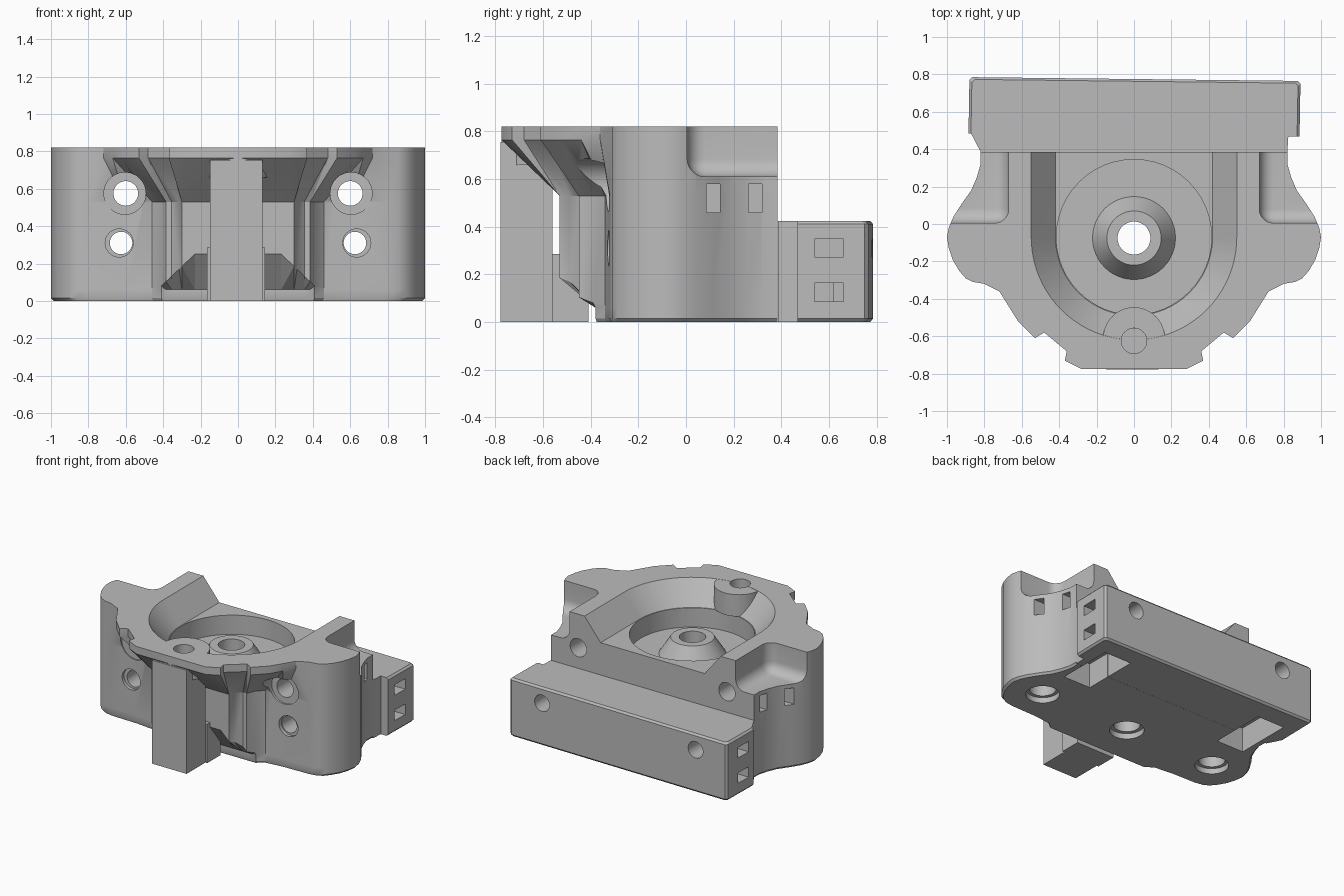
import bpy, bmesh, math
from mathutils import Matrix, Vector

if "Cube" in bpy.data.objects:
    bpy.data.objects.remove(bpy.data.objects["Cube"], do_unlink=True)

grey = bpy.data.materials.new("plain_grey")
grey.use_nodes = True
tone = (0.5, 0.5, 0.5, 1)
grey.diffuse_color = tone
grey.node_tree.nodes["Principled BSDF"].inputs["Base Color"].default_value = tone


def finish(name, bm):
    bmesh.ops.recalc_face_normals(bm, faces=bm.faces)
    mesh = bpy.data.meshes.new(name)
    bm.to_mesh(mesh)
    bm.free()
    ob = bpy.data.objects.new(name, mesh)
    bpy.context.collection.objects.link(ob)
    mesh.materials.append(grey)
    return ob


def level(z, pts):
    return [(x, y, z) for x, y in pts]


def loft(name, layers):
    """Solid through rings of 3D points with equal point counts."""
    bm = bmesh.new()
    rings = [[bm.verts.new(p) for p in ring] for ring in layers]
    n = len(rings[0])
    for a, b in zip(rings, rings[1:]):
        for i in range(n):
            j = (i + 1) % n
            bm.faces.new((a[i], a[j], b[j], b[i]))
    bm.faces.new(rings[0])
    bm.faces.new(rings[-1])
    bmesh.ops.triangulate(bm, faces=bm.faces[:])
    return finish(name, bm)


def box(name, x, y, z, bevel=0, segments=1):
    bm = bmesh.new()
    bmesh.ops.create_cube(bm, size=1)
    for v in bm.verts:
        v.co = Vector([(r[0] + r[1]) / 2 + c * (r[1] - r[0]) for r, c in zip((x, y, z), v.co)])
    if bevel:
        bmesh.ops.bevel(bm, geom=bm.edges[:], offset=bevel, segments=segments, profile=0.5, affect='EDGES')
    return finish(name, bm)


def rod(name, x, y, z, r1, r2, length, along_y=False):
    """Cylinder or cone starting at (x, y, z), running up or backward."""
    bm = bmesh.new()
    bmesh.ops.create_cone(bm, cap_ends=True, segments=48, radius1=r1, radius2=r2, depth=length)
    bmesh.ops.translate(bm, verts=bm.verts, vec=(0, 0, length / 2))
    if along_y:
        bmesh.ops.rotate(bm, verts=bm.verts, matrix=Matrix.Rotation(-math.pi / 2, 3, 'X'))
    bmesh.ops.translate(bm, verts=bm.verts, vec=(x, y, z))
    return finish(name, bm)


def cut(targets, cutter):
    cutter.hide_render = True
    for ob in targets:
        mod = ob.modifiers.new("cut", 'BOOLEAN')
        mod.operation = 'DIFFERENCE'
        mod.solver = 'EXACT'
        mod.object = cutter
        bpy.context.view_layer.objects.active = ob
        bpy.ops.object.modifier_apply(modifier=mod.name)
    bpy.data.objects.remove(cutter, do_unlink=True)


def mirrored(half):
    return half + [(-p[0],) + p[1:] for p in reversed(half)]


# Main housing: lobed sides, ribbed front wall, flange flaring out toward the rim
sides = [(.82, .385), (.82, .32), (.84, .25), (.87, .18), (.92, .11), (.965, .04),
         (.99, -.02), (1, -.07), (.99, -.13), (.97, -.19), (.935, -.25), (.9, -.29), (.86, -.31), (.8, -.32)]
rim = [(.72, -.36), (.67, -.44), (.62, -.52), (.53, -.61), (.48, -.58), (.36, -.68), (.37, -.73), (.28, -.775)]
waist = [(.6, -.325), (.46, -.34), (.41, -.39), (.385, -.45), (.355, -.45), (.315, -.49), (.3, -.53), (.23, -.53)]
foot = [(x, max(y, -.38)) for x, y in waist]
top_ring, foot_ring = mirrored(sides + rim), mirrored(sides + foot)
# The front wall ends below in a slanted edge, lower toward the lobes
slant = level(.07, sides) + [(x, y, max(.075, .47 - .95 * x)) for x, y in waist]
housing = loft("housing", [
    level(0, [(x * .985, y if y > .3 else y * .985) for x, y in foot_ring]),
    level(.015, foot_ring), level(.06, foot_ring), mirrored(slant),
    level(.53, mirrored(sides + waist)), level(.765, top_ring), level(.82, top_ring)])

# Rear mounting block with a narrower neck, chamfered on the outer edges
outline = [(.82, .386), (.825, .468), (.885, .468), (.89, .75), (.875, .765),
           (-.865, .785), (-.88, .77), (-.885, .485), (-.825, .485), (-.82, .386)]
inset = [(x * .985 if abs(x) > .84 else x, y - .012 if y > .7 else y) for x, y in outline]
block = loft("rear_block", [level(0, inset), level(.014, outline), level(.411, outline), level(.425, inset)])
solids = [housing, block]


# Bowl: sloped channel open at the back, then a round recess
def channel(r):
    arc = [math.pi * i / 40 for i in range(41)]
    return [(r, .6)] + [(r * math.cos(a), -.07 - r * math.sin(a)) for a in arc] + [(-r, .6)]


cut([housing], loft("channel_cutter", [level(.66, channel(.42)), level(.85, channel(.574))]))
cut([housing], rod("recess_cutter", 0, -.07, .52, .415, .415, .3))

# Central collar with a hole through the floor
collar = rod("centre_collar", 0, -.075, .515, .225, .145, .125)
cut([housing, collar], rod("centre_hole", 0, -.075, -.1, .088, .088, 1))
cut([housing], rod("centre_counterbore", 0, -.075, -.1, .115, .115, .14))

# Round front boss with a blind screw hole
boss = rod("front_boss", 0, -.61, .66, .165, .165, .159)
cut([housing, boss], rod("boss_hole", 0, -.625, .70, .068, .068, .3))

for s in (-1, 1):
    def span(a, b):
        return tuple(sorted((s * a, s * b)))
    # Scooped shoulders
    cut([housing], box("scoop_cutter", span(.67, 1.4), (.005, .9), (.61, 1.2), .075, 6))
    # Lengthwise screw holes with wider mouths
    cut([housing], rod("upper_hole", s * .6, -1, .575, .066, .066, 2, True))
    cut([housing], rod("upper_mouth", s * .605, -1, .575, .112, .112, .685, True))
    cut(solids, rod("lower_hole", s * .625, -1, .31, .06, .06, 2, True))
    cut([housing], rod("lower_mouth", s * .635, -1, .31, .075, .075, .7, True))
    # Side nut slots
    for y in (.115, .29):
        cut([housing], box("side_slot", span(.72, 1.2), (y - .028, y + .028), (.46, .58)))
    for z in (.125, .31):
        cut([block], box("block_slot", span(.72, 1.2), (.54, .66), (z - .038, z + .038)))
    # Underside pockets and round sockets
    cut(solids, box("bottom_pocket", span(.55, .77), (.2, .62), (-.1, .18)))
    cut([housing], rod("bottom_socket", s * .73, -.07, -.1, .088, .088, .35))
    cut([housing], rod("socket_mouth", s * .73, -.07, -.1, .112, .112, .14))

# Free-standing front post with a short stem behind it
post = box("front_post", (-.15, .13), (-.778, -.56), (0, .755))
stem = box("post_stem", (-.165, .145), (-.562, -.41), (0, .285))

# Smooth rounded surfaces, keep edges sharp
bpy.ops.object.select_all(action='DESELECT')
for ob in solids + [collar, boss, post, stem]:
    ob.select_set(True)
bpy.context.view_layer.objects.active = housing
bpy.ops.object.shade_smooth_by_angle(angle=math.radians(28))
